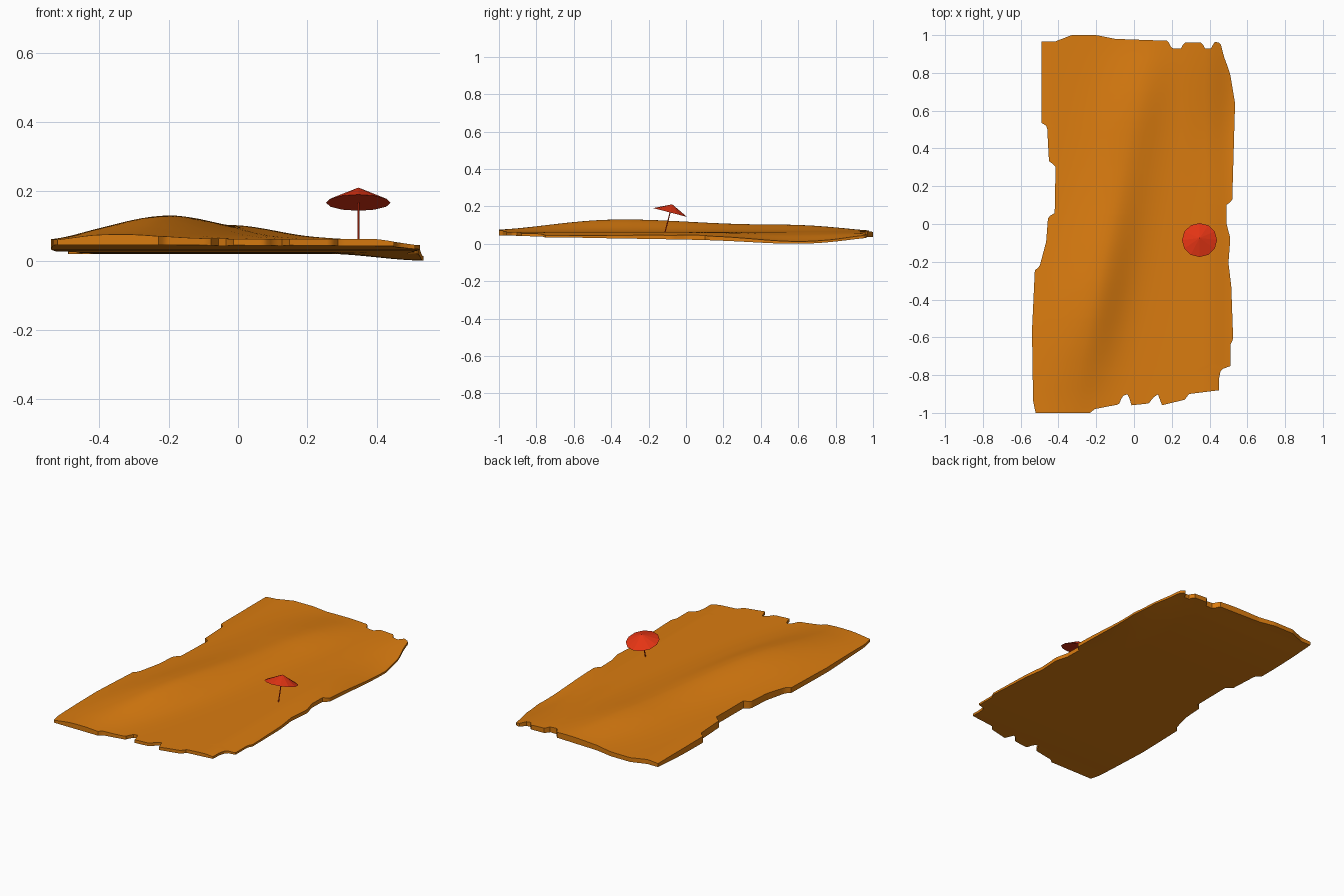
import bpy, bmesh, math
from mathutils import Vector

if "Cube" in bpy.data.objects:
    bpy.data.objects.remove(bpy.data.objects["Cube"])


def material(name, color):
    m = bpy.data.materials.new(name)
    m.diffuse_color = (*color, 1)
    m.use_nodes = True
    m.node_tree.nodes["Principled BSDF"].inputs["Base Color"].default_value = m.diffuse_color
    return m


def interp(points, t):
    """Piecewise linear lookup in (position, value) pairs."""
    if t <= points[0][0]:
        return points[0][1]
    for (a, va), (b, vb) in zip(points, points[1:]):
        if t <= b:
            return va + (vb - va) * (t - a) / (b - a)
    return points[-1][1]


def ease(a, b, t):
    t = max(0, min(1, (t - a) / (b - a)))
    return t * t * (3 - 2 * t)


sand_mat = material("sand orange", (0.70, 0.20, 0.005))
red_mat = material("parasol red", (0.78, 0.035, 0.007))

# ragged outline: side edges by y, end edges by x
LEFT = [(-1, -.52), (-.95, -.535), (-.6, -.54), (-.26, -.525), (-.24, -.50), (-.10, -.465),
        (.04, -.455), (.06, -.42), (.33, -.415), (.35, -.45), (.55, -.46), (.57, -.49), (1, -.49)]
RIGHT = [(-1, .45), (-.87, .45), (-.82, .46), (-.80, .51), (-.68, .51), (-.65, .525), (-.35, .515),
         (-.22, .50), (-.08, .51), (0, .49), (.11, .49), (.13, .52), (.68, .535), (.84, .51), (1, .46)]
FRONT = [(-.52, -1), (-.23, -1), (-.21, -.98), (-.08, -.955), (-.06, -.91), (-.03, -.90), (-.015, -.96),
         (.08, -.95), (.10, -.92), (.13, -.90), (.145, -.96), (.27, -.93), (.29, -.90), (.45, -.88)]
BACK = [(-.49, .965), (-.42, .965), (-.33, 1), (-.2, 1), (-.1, .98), (.18, .97), (.20, .93), (.25, .93),
        (.265, .96), (.36, .96), (.375, .93), (.41, .93), (.425, .965), (.45, .96), (.48, .93)]
# dune ridge height and slab underside by y
RIDGE = [(-1, .010), (-.8, .03), (-.6, .055), (-.4, .069), (-.2, .066), (0, .056), (.2, .045),
         (.4, .04), (.6, .04), (.8, .026), (1, .004)]
UNDER = [(-1, .052), (-.8, .044), (-.5, .036), (0, .028), (.3, .025), (.6, .025), (.8, .029), (1, .045)]


def smooth_lookup(points, y):
    return sum(interp(points, y + k * .05) for k in range(-2, 3)) / 5


def heights(x, y):
    crest = -.2 + .21 * (y + .35)
    width = .2 if x < crest else .15
    low = ease(.25, .54, x) * math.exp(-((y - .6) / .33) ** 2)
    top = .068 - .018 * ease(.38, .53, x) - .032 * low - .008 * ease(-.4, -.54, x)
    top += smooth_lookup(RIDGE, y) * math.exp(-((x - crest) / width) ** 2)
    bottom = smooth_lookup(UNDER, y) - .02 * low
    return top, min(bottom, top - .012)


# sand slab: two height sheets joined by a rim wall
NX, NY = 90, 130
bm = bmesh.new()
top, under = [], []
for j in range(NY + 1):
    v = j / NY
    tr, ur = [], []
    for i in range(NX + 1):
        u = i / NX
        yn = -1 + 2 * v
        xl, xr = interp(LEFT, yn), interp(RIGHT, yn)
        x = xl + (xr - xl) * u
        f, b = interp(FRONT, x), interp(BACK, x)
        # keep end notches local to the edges
        y = yn * .94 + (f + .94) * ease(.06, 0, v) + (b - .94) * ease(.94, 1, v)
        zt, zb = heights(x, y)
        tr.append(bm.verts.new((x, y, zt)))
        ur.append(bm.verts.new((x, y, zb)))
    top.append(tr)
    under.append(ur)
for j in range(NY):
    for i in range(NX):
        bm.faces.new((top[j][i], top[j][i + 1], top[j + 1][i + 1], top[j + 1][i]))
        bm.faces.new((under[j][i], under[j + 1][i], under[j + 1][i + 1], under[j][i + 1]))
ring = ([(0, i) for i in range(NX)] + [(j, NX) for j in range(NY)]
        + [(NY, i) for i in range(NX, 0, -1)] + [(j, 0) for j in range(NY, 0, -1)])
for (a, b), (c, d) in zip(ring, ring[1:] + ring[:1]):
    bm.faces.new((top[a][b], under[a][b], under[c][d], top[c][d]))
bmesh.ops.recalc_face_normals(bm, faces=bm.faces)
drop = min(vt.co.z for vt in bm.verts)
bmesh.ops.translate(bm, verts=bm.verts, vec=(0, 0, -drop))
mesh = bpy.data.meshes.new("sand_dune")
bm.to_mesh(mesh)
bm.free()
mesh.materials.append(sand_mat)
sand = bpy.data.objects.new("sand_dune", mesh)
bpy.context.collection.objects.link(sand)
bpy.context.view_layer.objects.active = sand
sand.select_set(True)
bpy.ops.object.shade_smooth_by_angle(angle=math.radians(35))

# parasol: low-poly canopy and thin pole, tilted backwards
TILT = math.radians(-14.5)
axis = Vector((0, -math.sin(TILT), math.cos(TILT)))
rim = Vector((.347, -.085, .167))


def parasol_part(name, sides, r1, r2, start, length):
    bpy.ops.mesh.primitive_cone_add(vertices=sides, radius1=r1, radius2=r2, depth=length,
                                    location=rim + axis * (start + length / 2), rotation=(TILT, 0, 0))
    ob = bpy.context.object
    ob.name = name
    ob.data.materials.append(red_mat)


parasol_part("parasol_canopy", 12, .093, 0, 0, .045)
parasol_part("parasol_pole", 8, .003, .003, -.118, .14)
